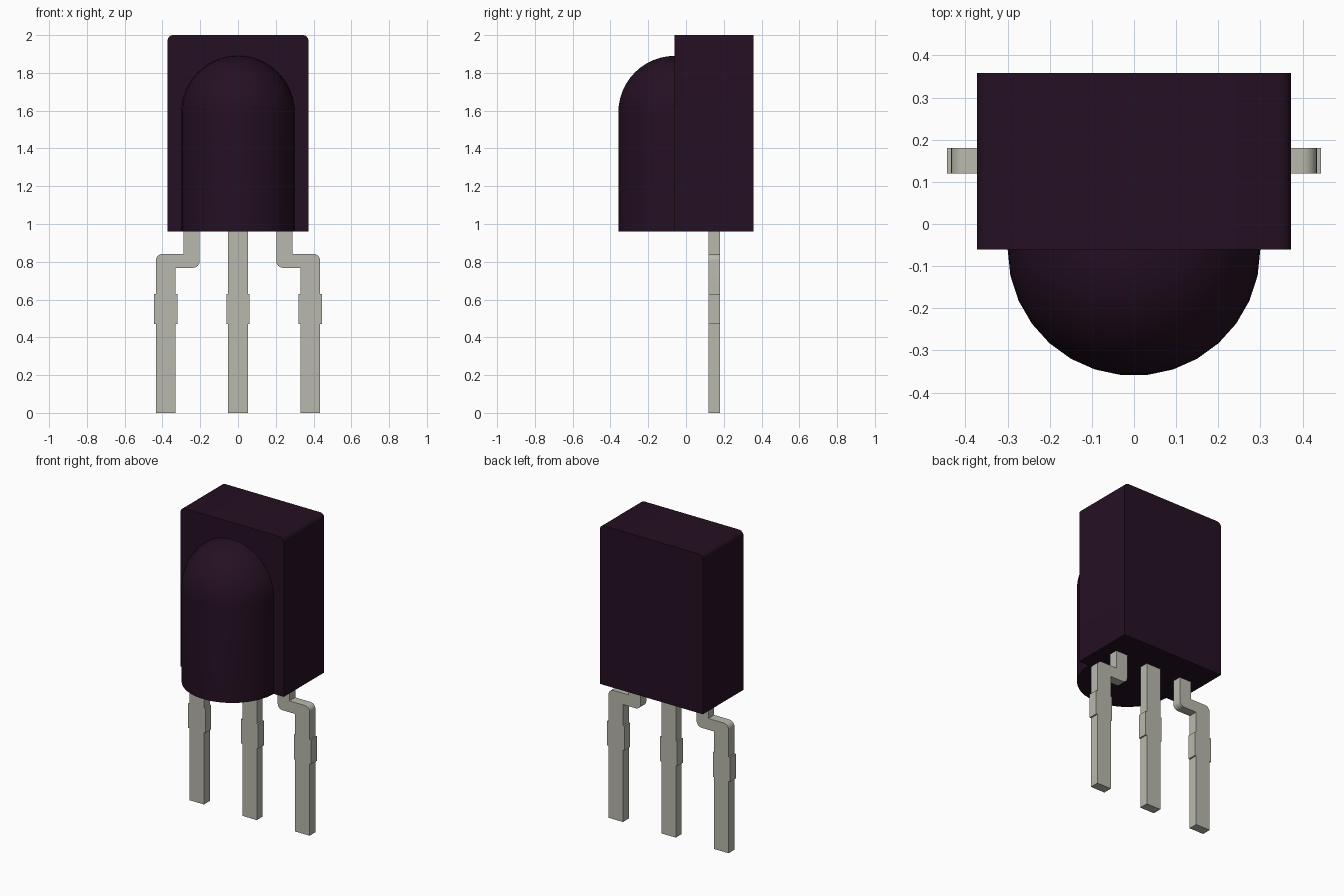
import bpy, bmesh, math
from mathutils import Vector, Matrix

cube = bpy.data.objects.get("Cube")
if cube:
    bpy.data.objects.remove(cube, do_unlink=True)


def material(name, rgb, roughness):
    m = bpy.data.materials.new(name)
    m.use_nodes = True
    colour = (*rgb, 1)
    m.diffuse_color = colour
    bsdf = m.node_tree.nodes["Principled BSDF"]
    bsdf.inputs["Base Color"].default_value = colour
    bsdf.inputs["Roughness"].default_value = roughness
    return m


dark = material("dark purple plastic", (0.018, 0.005, 0.016), 0.5)
metal = material("tinned metal", (0.485, 0.485, 0.42), 0.5)


def finish(name, bm, mat):
    mesh = bpy.data.meshes.new(name)
    bm.to_mesh(mesh)
    bm.free()
    mesh.materials.append(mat)
    obj = bpy.data.objects.new(name, mesh)
    bpy.context.collection.objects.link(obj)
    bpy.ops.object.select_all(action="DESELECT")
    obj.select_set(True)
    bpy.context.view_layer.objects.active = obj
    bpy.ops.object.shade_smooth_by_angle(angle=math.radians(30))
    return obj


def round_corners(corners, steps=6):
    """Turn (x, z, radius) corners into an outline with right-angle fillets."""
    outline = []
    for i, (x, z, r) in enumerate(corners):
        p = Vector((x, z))
        if r == 0:
            outline.append(p)
            continue
        a = (Vector(corners[i - 1][:2]) - p).normalized() * r
        b = (Vector(corners[(i + 1) % len(corners)][:2]) - p).normalized() * r
        for k in range(steps + 1):
            t = math.pi / 2 * k / steps
            outline.append(p + a * (1 - math.sin(t)) + b * (1 - math.cos(t)))
    return outline


def plate(name, corners, y0, y1, mat):
    """Extrude a front outline from y0 to y1."""
    bm = bmesh.new()
    face = bm.faces.new([bm.verts.new((p.x, y0, p.y)) for p in round_corners(corners)])
    new = bmesh.ops.extrude_face_region(bm, geom=[face])["geom"]
    bmesh.ops.translate(bm, vec=(0, y1 - y0, 0),
                        verts=[v for v in new if isinstance(v, bmesh.types.BMVert)])
    bmesh.ops.recalc_face_normals(bm, faces=bm.faces)
    return finish(name, bm, mat)


# Housing block with rounded top corners
W, BASE, TOP, FRONT, BACK = 0.373, 0.96, 2.0, -0.06, 0.358
plate("housing", [(-W, BASE, 0), (W, BASE, 0), (W, TOP, 0.03), (-W, TOP, 0.03)],
      FRONT, BACK, dark)

# Lens: half cylinder topped by a quarter sphere
R, SPRING, RINGS = 0.3, 1.59, 12
bm = bmesh.new()
profile = [(0, BASE), (R, BASE)]
for k in range(RINGS + 1):
    t = math.pi / 2 * k / RINGS
    profile.append((R * math.cos(t), SPRING + R * math.sin(t)))
verts = [bm.verts.new((r, FRONT, z)) for r, z in profile]
edges = [bm.edges.new(pair) for pair in zip(verts, verts[1:])]
bmesh.ops.spin(bm, geom=verts + edges, cent=(0, FRONT, 0), axis=(0, 0, 1),
               angle=-math.pi, steps=15)
bmesh.ops.remove_doubles(bm, verts=bm.verts, dist=0.0005)
bmesh.ops.holes_fill(bm, edges=[e for e in bm.edges if e.is_boundary])
bmesh.ops.recalc_face_normals(bm, faces=bm.faces)
finish("lens", bm, dark)

# Leads with a wider stop section part way down
H, STOP, LOW, HIGH = 0.052, 0.062, 0.47, 0.63
Y0, Y1 = 0.12, 0.18


def side(cx, s):
    """Steps of one lead edge, from the tip upward."""
    return [(cx + s * H, 0, 0), (cx + s * H, LOW, 0), (cx + s * STOP, LOW, 0),
            (cx + s * STOP, HIGH, 0), (cx + s * H, HIGH, 0)]


plate("middle_lead",
      side(0, 1) + [(H, BASE, 0), (-H, BASE, 0)] + side(0, -1)[::-1], Y0, Y1, metal)

# Outer leads jog outward below the housing
C, IN, OUT, SHELF, BEND = 0.382, 0.203, 0.288, 0.768, 0.842
bent = (side(C, 1)
        + [(C + H, BEND, 0.035), (OUT, BEND, 0), (OUT, BASE, 0),
           (IN, BASE, 0), (IN, SHELF, 0.035), (C - H, SHELF, 0)]
        + side(C, -1)[::-1])
for name, s in (("left_lead", 1), ("right_lead", -1)):
    plate(name, [(s * x, z, r) for x, z, r in bent], Y0, Y1, metal)
